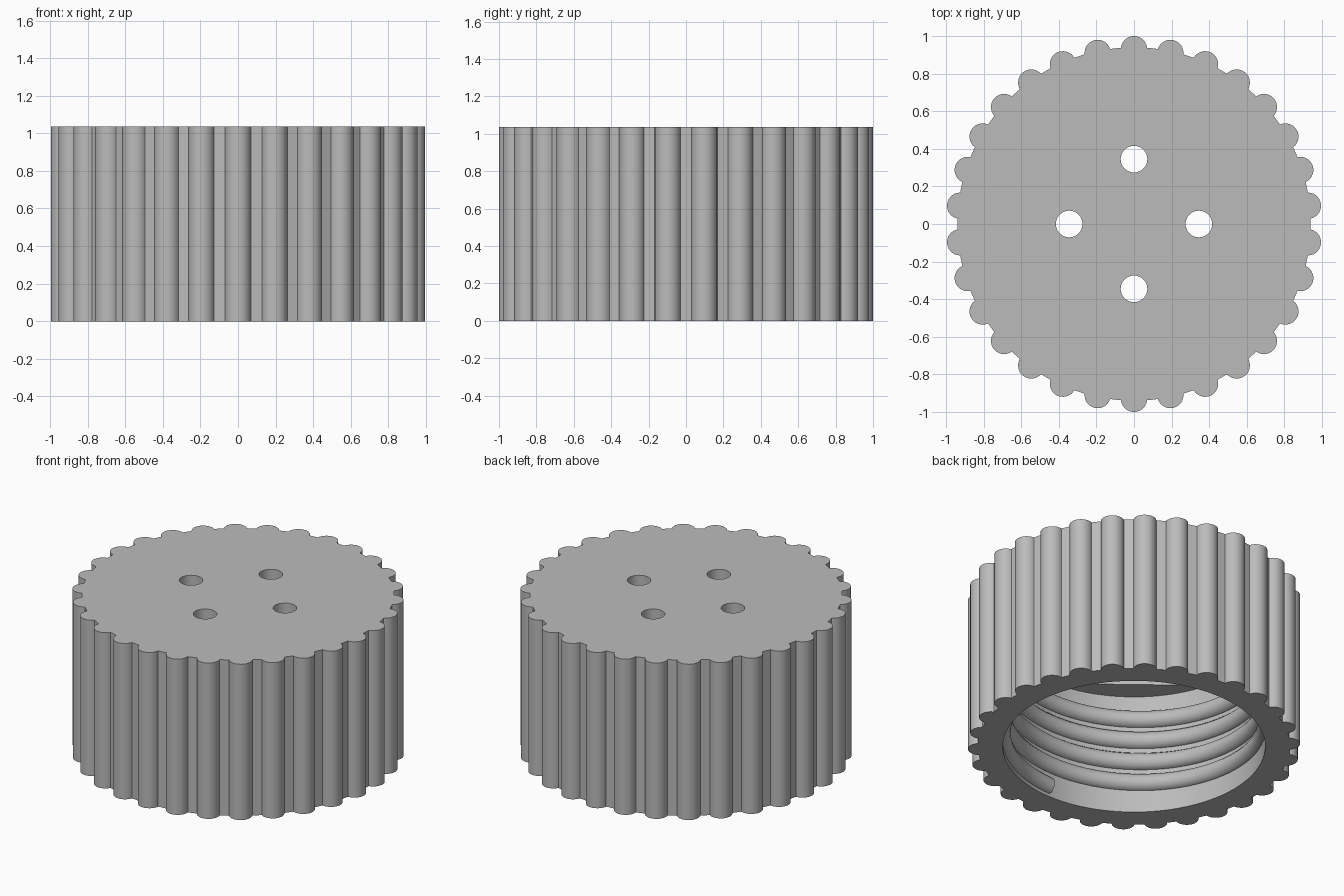
import bpy, bmesh, math
from math import sin, cos, pi, radians

old = bpy.data.objects.get("Cube")
if old:
    bpy.data.objects.remove(old, do_unlink=True)

HEIGHT = 1.035
BORE = 0.79
LEDGE = 0.8

grey = bpy.data.materials.new("plain grey")
grey.use_nodes = True
grey.diffuse_color = (0.5, 0.5, 0.5, 1)
grey.node_tree.nodes["Principled BSDF"].inputs["Base Color"].default_value = (0.5, 0.5, 0.5, 1)


def prism(name, outline, low, high):
    """Extrude a flat outline from height low to high."""
    bm = bmesh.new()
    base = bm.faces.new([bm.verts.new((x, y, low)) for x, y in outline])
    top = bmesh.ops.extrude_face_region(bm, geom=[base])["geom"]
    moved = [v for v in top if isinstance(v, bmesh.types.BMVert)]
    bmesh.ops.translate(bm, vec=(0, 0, high - low), verts=moved)
    bmesh.ops.recalc_face_normals(bm, faces=bm.faces)
    mesh = bpy.data.meshes.new(name)
    bm.to_mesh(mesh)
    bm.free()
    mesh.materials.append(grey)
    obj = bpy.data.objects.new(name, mesh)
    bpy.context.collection.objects.link(obj)
    return obj


def ring(radius, sides, cx=0, cy=0):
    return [(cx + radius * cos(2 * pi * i / sides), cy + radius * sin(2 * pi * i / sides))
            for i in range(sides)]


def select(obj):
    bpy.ops.object.select_all(action='DESELECT')
    obj.select_set(True)
    bpy.context.view_layer.objects.active = obj


def cut(obj, cutter):
    cutter.hide_render = True
    mod = obj.modifiers.new("cut", 'BOOLEAN')
    mod.operation = 'DIFFERENCE'
    mod.solver = 'EXACT'
    mod.object = cutter
    select(obj)
    bpy.ops.object.modifier_apply(modifier=mod.name)
    bpy.data.objects.remove(cutter, do_unlink=True)


# Ribbed outer shell: round grip ribs joined by narrow flats
RIBS, RIB_RADIUS, STEPS = 30, 0.07, 14
outline = []
for k in range(RIBS):
    mid = radians(90) + 2 * pi * k / RIBS
    for s in range(STEPS + 1):
        a = mid + radians(84) * (2 * s / STEPS - 1)
        outline.append((0.93 * cos(mid) + RIB_RADIUS * cos(a),
                        0.93 * sin(mid) + RIB_RADIUS * sin(a)))
cap = prism("ribbed_cap", outline, 0, HEIGHT)

# Round bore, then a narrower faceted recess above it
cut(cap, prism("bore_cutter", ring(BORE, 96), -0.1, LEDGE))
cut(cap, prism("recess_cutter", ring(0.71, 7), LEDGE - 0.2, 0.91))

# Four holes through the top
for k in range(4):
    x, y = 0.345 * cos(k * pi / 2), 0.345 * sin(k * pi / 2)
    cut(cap, prism("hole_cutter", ring(0.071, 32, x, y), 0.7, HEIGHT + 0.1))
select(cap)
bpy.ops.object.shade_smooth_by_angle(angle=radians(30))

# Rounded internal thread winding up the bore
PITCH, TURNS, PER_TURN = 0.146, 4.75, 72
curve = bpy.data.curves.new("thread", 'CURVE')
curve.dimensions = '3D'
curve.bevel_depth = 0.058
curve.bevel_resolution = 4
curve.use_fill_caps = True
path = curve.splines.new('POLY')
count = int(TURNS * PER_TURN) + 1
path.points.add(count - 1)
for i, point in enumerate(path.points):
    turn = i / PER_TURN
    a = -pi / 2 + 2 * pi * turn
    point.co = (0.8 * cos(a), 0.8 * sin(a), 0.075 + PITCH * turn, 1)
curve.materials.append(grey)
thread = bpy.data.objects.new("inner_thread", curve)
bpy.context.collection.objects.link(thread)
select(thread)
bpy.ops.object.convert(target='MESH')
bpy.ops.object.shade_smooth_by_angle(angle=radians(40))
